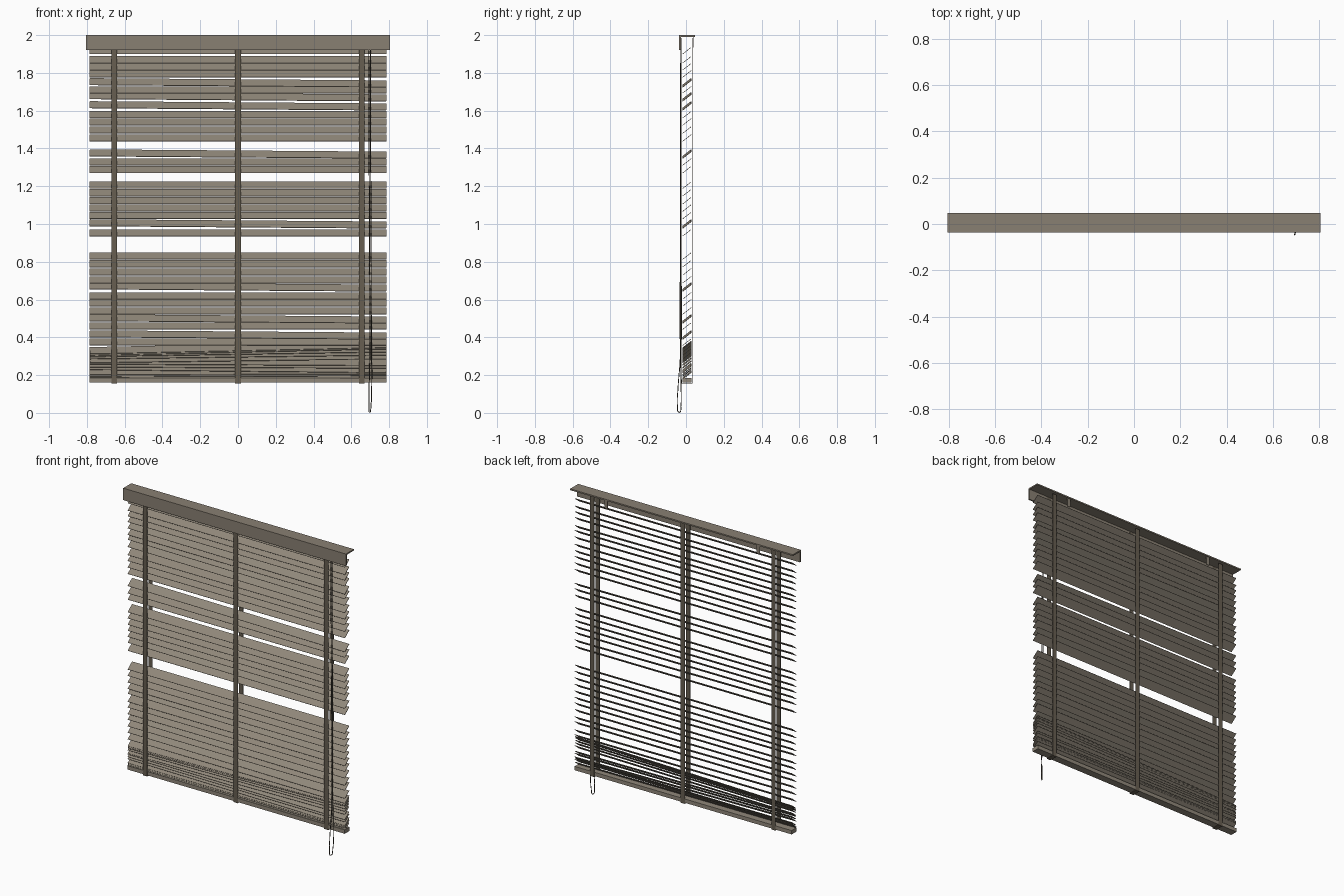
import bpy, math
from mathutils import Matrix, Vector


def material(name, rgb):
    m = bpy.data.materials.new(name)
    m.diffuse_color = (*rgb, 1)
    return m


RAIL = material("taupe rail", (0.25, 0.215, 0.17))
SLAT = material("light taupe slat", (0.28, 0.245, 0.195))
TAPE = material("dark taupe tape", (0.135, 0.113, 0.083))
CORD = material("dark cord", (0.09, 0.077, 0.058))


def box(name, lo, hi, mat):
    v = [(x, y, z) for x in (lo[0], hi[0]) for y in (lo[1], hi[1]) for z in (lo[2], hi[2])]
    f = [(0, 1, 3, 2), (4, 6, 7, 5), (0, 4, 5, 1), (2, 3, 7, 6), (0, 2, 6, 4), (1, 5, 7, 3)]
    me = bpy.data.meshes.new(name)
    me.from_pydata(v, [], f)
    me.materials.append(mat)
    ob = bpy.data.objects.new(name, me)
    bpy.context.collection.objects.link(ob)
    return ob


# Head rail: front valance, top plate and mounting tabs at the back
box("head_valance", (-0.805, -0.036, 1.922), (0.805, -0.026, 2.0), RAIL)
box("head_top", (-0.805, -0.026, 1.991), (0.805, 0.047, 2.0), RAIL)
for s in (-1, 1):
    box("mounting_tab", (s * 0.55 - 0.012, 0.037, 1.935), (s * 0.55 + 0.012, 0.041, 1.991), RAIL)

# Slats: tilted strips, each end given the height of its lower edge
TILT = math.radians(38)
WIDTH = 0.057


def slat(left, right, tilt=TILT):
    ob = box("slat", (-0.785, -WIDTH / 2, -0.0014), (0.785, WIDTH / 2, 0.0014), SLAT)
    roll = math.atan2(left - right, 1.57)
    z = (left + right) / 2 + WIDTH / 2 * math.sin(TILT)
    ob.data.transform(Matrix.Translation((0, 0.005, z))
                      @ Matrix.Rotation(roll, 4, 'Y') @ Matrix.Rotation(tilt, 4, 'X'))


hanging = [1.900, 1.852, 1.815, 1.777, 1.730, 1.693, 1.656, 1.608, 1.561, 1.523, 1.480, 1.438,
           1.353, 1.311, 1.270,
           1.188, 1.148, 1.106, 1.067, 1.027, 0.983, 0.936,
           0.813, 0.772, 0.729, 0.687, 0.649, 0.602, 0.565, 0.522, 0.480, 0.442, 0.395, 0.357]
crooked = {1.730, 1.656, 1.608, 1.353, 0.983, 0.649, 0.480, 0.395}
for z in hanging:
    d = 0.006 if z in crooked else 0
    slat(z + d, z - d)

# Untidy pile of slats near the bottom
for left, right in [(0.312, 0.345), (0.303, 0.338), (0.297, 0.322), (0.285, 0.305), (0.265, 0.285),
                    (0.258, 0.250), (0.242, 0.236), (0.228, 0.212), (0.202, 0.205),
                    (0.192, 0.196), (0.186, 0.178)]:
    slat(left, right)

# Bottom rail
box("bottom_rail", (-0.785, -0.019, 0.16), (0.785, 0.03, 0.185), SLAT)

# Ladder tapes in front and behind, wrapped under the bottom rail
for x in (-0.655, 0, 0.655):
    a, b = x - 0.015, x + 0.015
    box("front_tape", (a, -0.0235, 0.157), (b, -0.0215, 1.985), TAPE)
    box("back_tape", (a, 0.0315, 0.157), (b, 0.0335, 1.985), TAPE)
    box("tape_bottom", (a, -0.0235, 0.155), (b, 0.0335, 0.157), TAPE)

# Pull cord: two strands meeting in a hanging loop
path = [(0.692, -0.028, 1.95), (0.694, -0.029, 1.4), (0.697, -0.028, 0.8), (0.698, -0.030, 0.3),
        (0.694, -0.043, 0.12), (0.694, -0.0455, 0.04), (0.697, -0.036, 0.003),
        (0.704, -0.027, 0.04), (0.708, -0.027, 0.15), (0.706, -0.031, 0.4),
        (0.705, -0.030, 0.9), (0.702, -0.029, 1.4), (0.701, -0.028, 1.95)]
cu = bpy.data.curves.new("pull_cord", 'CURVE')
cu.dimensions = '3D'
cu.bevel_depth = 0.0025
cu.bevel_resolution = 1
cu.resolution_u = 6
sp = cu.splines.new('BEZIER')
sp.bezier_points.add(len(path) - 1)
for p, co in zip(sp.bezier_points, path):
    p.co = co
    p.handle_left_type = p.handle_right_type = 'AUTO'
cu.materials.append(CORD)
bpy.context.collection.objects.link(bpy.data.objects.new("pull_cord", cu))
